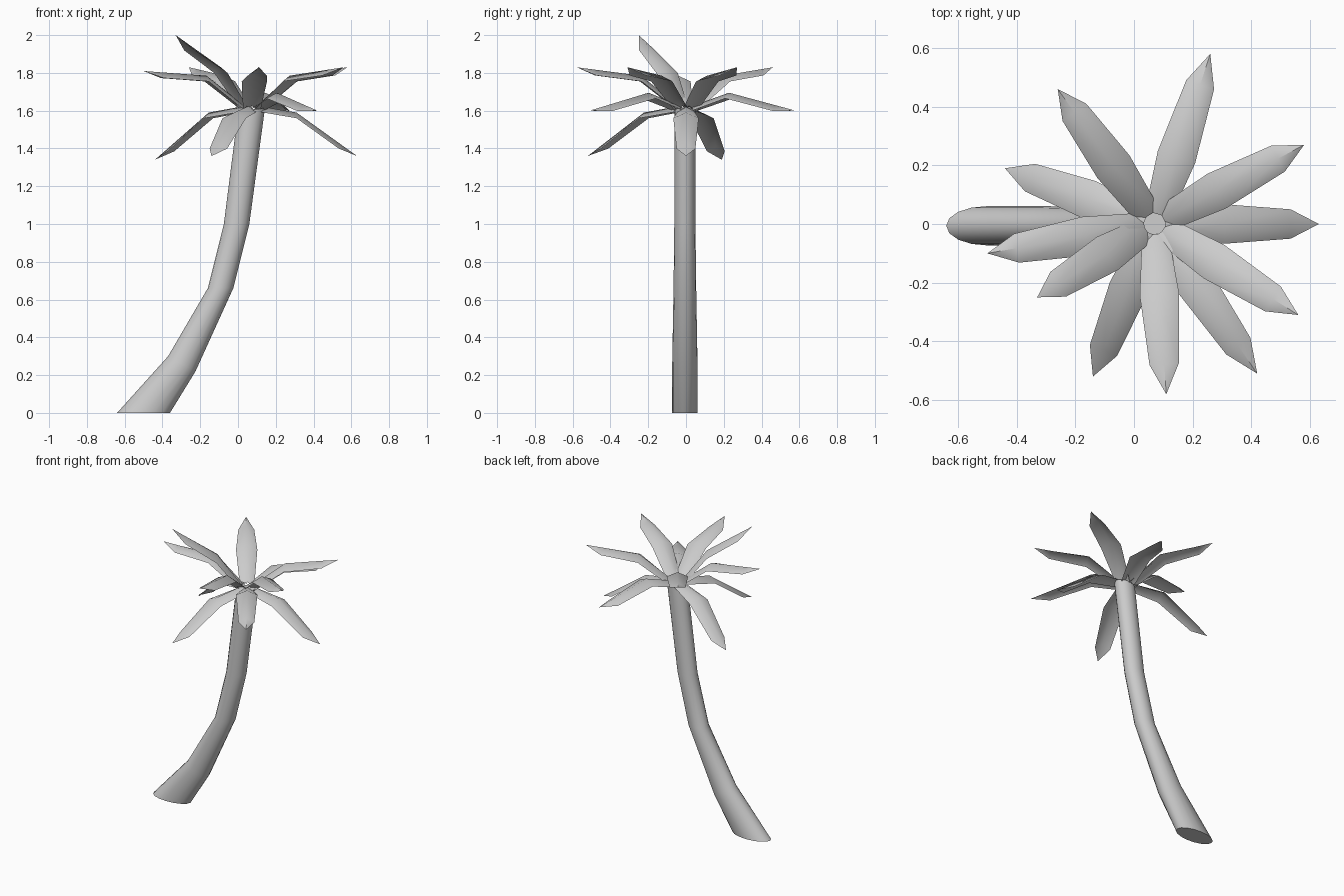
import bpy, bmesh
from math import cos, sin, tau, radians
from mathutils import Vector

if "Cube" in bpy.data.objects:
    bpy.data.objects.remove(bpy.data.objects["Cube"])


def finish(name, bm, angle):
    bmesh.ops.recalc_face_normals(bm, faces=bm.faces[:])
    me = bpy.data.meshes.new(name)
    bm.to_mesh(me)
    bm.free()
    ob = bpy.data.objects.new(name, me)
    bpy.context.collection.objects.link(ob)
    bpy.ops.object.select_all(action='DESELECT')
    ob.select_set(True)
    bpy.context.view_layer.objects.active = ob
    bpy.ops.object.shade_smooth_by_angle(angle=radians(angle))
    return ob


# Trunk: tilted rings given as (left x, left z, right x, right z, half depth)
RINGS = [(-0.64, 0, -0.36, 0, 0.067), (-0.37, 0.30, -0.225, 0.22, 0.067),
         (-0.16, 0.66, -0.025, 0.66, 0.06), (-0.075, 1.0, 0.06, 1.0, 0.056),
         (0.0, 1.59, 0.143, 1.615, 0.056)]
SIDES = 16
bm = bmesh.new()
loops = []
for lx, lz, rx, rz, d in RINGS:
    c = Vector(((lx + rx) / 2, -0.006, (lz + rz) / 2))
    u = Vector(((rx - lx) / 2, 0, (rz - lz) / 2))
    v = Vector((0, d, 0))
    loops.append([bm.verts.new(c + u * cos(tau * i / SIDES) + v * sin(tau * i / SIDES))
                  for i in range(SIDES)])
for a, b in zip(loops, loops[1:]):
    for i in range(SIDES):
        j = (i + 1) % SIDES
        bm.faces.new((a[i], a[j], b[j], b[i]))
bm.faces.new(loops[0])
bm.faces.new(loops[-1])
finish("trunk", bm, 40)


# Fronds: folded blades with a raised midrib, bent at a knee, pointed at the tip
CROWN = Vector((0.07, 0, 0))
FOLD = 0.03


def frond(name, tip, knee_z, knee_r=0.24):
    tip = Vector(tip)
    out = Vector((tip.x, tip.y, 0)) - CROWN
    reach = out.length
    out.normalize()
    side = Vector((-out.y, out.x, 0))
    pre = 0.7
    stations = [(0.035, 1.625, 0.045), (knee_r, knee_z, 0.067),
                (knee_r + (reach - knee_r) * pre, knee_z + (tip.z - knee_z) * pre, 0.05)]
    bm = bmesh.new()
    rows = []
    for r, z, w in stations:
        mid = CROWN + out * r + Vector((0, 0, z))
        drop = Vector((0, 0, -FOLD))
        rows.append([bm.verts.new(p) for p in (mid - side * w + drop, mid, mid + side * w + drop)])
    for a, b in zip(rows, rows[1:]):
        for i in range(2):
            bm.faces.new((a[i], a[i + 1], b[i + 1], b[i]))
    end = bm.verts.new(tip)
    for i in range(2):
        bm.faces.new((rows[-1][i], rows[-1][i + 1], end))
    finish(name, bm, 60)


# Tiers: knee height, then frond tips
TIERS = {
    "drooping_frond": (1.59, [(0.63, 0, 1.36), (-0.44, 0.19, 1.34), (-0.14, -0.52, 1.36)]),
    "level_frond": (1.695, [(0.42, -0.51, 1.60), (0.26, 0.58, 1.60)]),
    "raised_frond": (1.785, [(0.58, 0.27, 1.83), (0.56, -0.31, 1.83), (0.11, -0.58, 1.83),
                             (-0.50, -0.10, 1.81), (-0.26, 0.46, 1.83)]),
}
for name, (knee_z, tips) in TIERS.items():
    for n, tip in enumerate(tips, 1):
        frond(f"{name}_{n}", tip, knee_z)
frond("top_frond", (-0.33, -0.25, 2.0), 1.83, 0.19)
